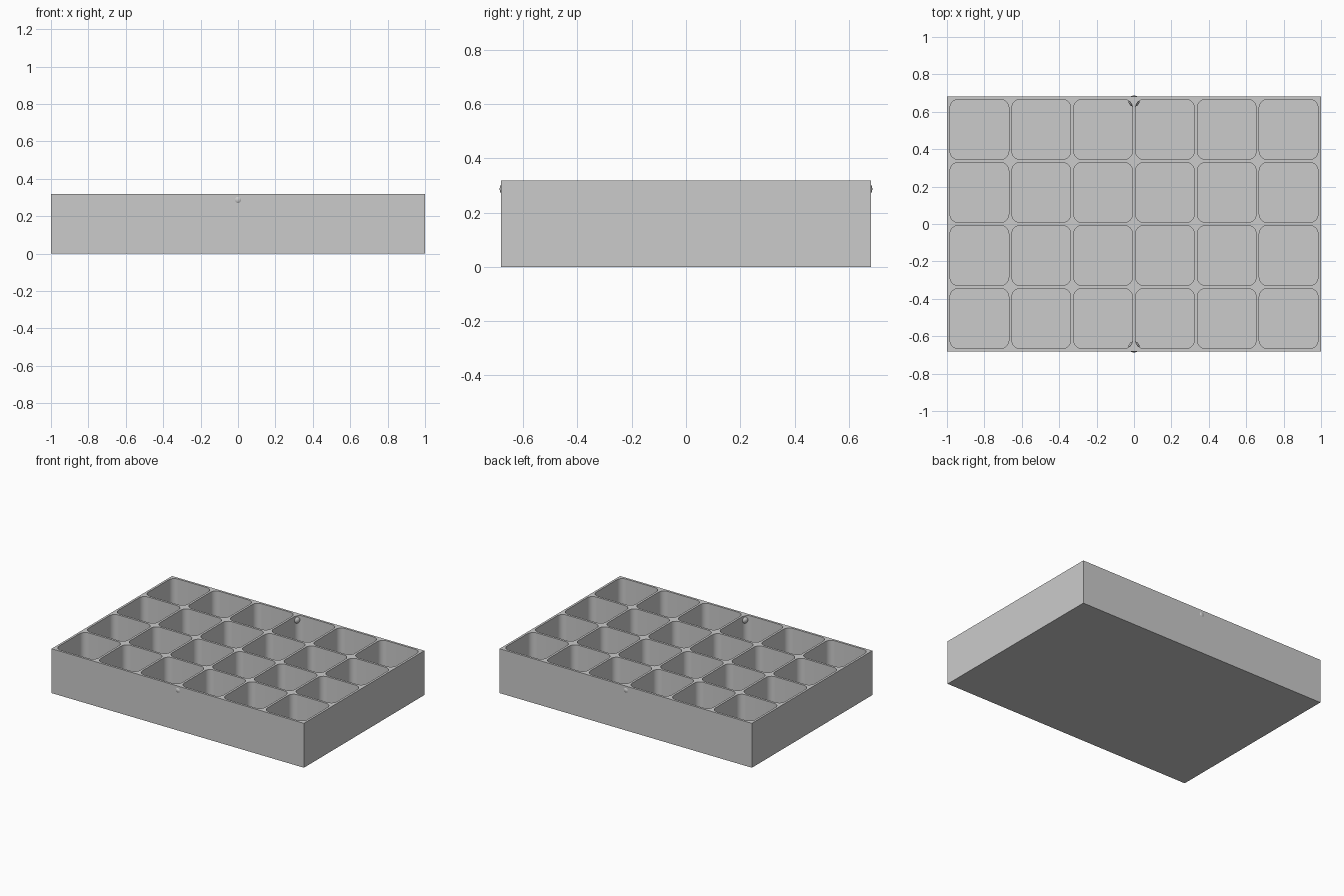
import bpy
import bmesh
from math import cos, sin, pi

if "Cube" in bpy.data.objects:
    bpy.data.objects.remove(bpy.data.objects["Cube"], do_unlink=True)

# Overall sizes
LENGTH, DEPTH, HEIGHT = 2.0, 1.364, 0.318
COLS, ROWS = 6, 4
WALL, FLOOR, RADIUS = 0.016, 0.016, 0.045
CORNER_STEPS = 8
PITCH_X = (LENGTH - WALL) / COLS
PITCH_Y = (DEPTH - WALL) / ROWS

# Single plain grey
grey = bpy.data.materials.new("plain grey")
grey.use_nodes = True
colour = (0.6, 0.6, 0.6, 1)
grey.diffuse_color = colour
grey.node_tree.nodes["Principled BSDF"].inputs["Base Color"].default_value = colour


def make_object(name, bm):
    bmesh.ops.recalc_face_normals(bm, faces=bm.faces)
    mesh = bpy.data.meshes.new(name)
    bm.to_mesh(mesh)
    bm.free()
    mesh.materials.append(grey)
    obj = bpy.data.objects.new(name, mesh)
    bpy.context.collection.objects.link(obj)
    return obj


def select_only(obj):
    bpy.ops.object.select_all(action='DESELECT')
    obj.select_set(True)
    bpy.context.view_layer.objects.active = obj


def add_pocket(bm, cx, cy):
    """Rounded rectangular prism from the tray floor to above the rim."""
    hx = (PITCH_X - WALL) / 2 - RADIUS
    hy = (PITCH_Y - WALL) / 2 - RADIUS
    ring = []
    for corner, (sx, sy) in enumerate(((1, 1), (-1, 1), (-1, -1), (1, -1))):
        for step in range(CORNER_STEPS + 1):
            a = (corner + step / CORNER_STEPS) * pi / 2
            ring.append(bm.verts.new((cx + sx * hx + RADIUS * cos(a),
                                      cy + sy * hy + RADIUS * sin(a), FLOOR)))
    base = bm.faces.new(ring)
    grown = bmesh.ops.extrude_face_region(bm, geom=[base], use_keep_orig=True)
    top = [v for v in grown["geom"] if isinstance(v, bmesh.types.BMVert)]
    bmesh.ops.translate(bm, verts=top, vec=(0, 0, HEIGHT))


# Solid tray block
bm = bmesh.new()
bmesh.ops.create_cube(bm, size=1)
for v in bm.verts:
    v.co = (v.co.x * LENGTH, v.co.y * DEPTH, (v.co.z + 0.5) * HEIGHT)
tray = make_object("tray", bm)

# Grid of compartments cut into the block
bm = bmesh.new()
for i in range(COLS):
    for j in range(ROWS):
        add_pocket(bm, (i - (COLS - 1) / 2) * PITCH_X, (j - (ROWS - 1) / 2) * PITCH_Y)
cutter = make_object("pocket_cutter", bm)
cutter.hide_render = True

cut = tray.modifiers.new("pockets", 'BOOLEAN')
cut.operation = 'DIFFERENCE'
cut.solver = 'EXACT'
cut.object = cutter
select_only(tray)
bpy.ops.object.modifier_apply(modifier=cut.name)
bpy.data.objects.remove(cutter, do_unlink=True)
bpy.ops.object.shade_smooth_by_angle()

# Small round snap bumps in the front and back walls
for name, side in (("front_bump", -1), ("back_bump", 1)):
    bm = bmesh.new()
    bmesh.ops.create_uvsphere(bm, u_segments=24, v_segments=16, radius=0.03)
    bump = make_object(name, bm)
    bump.location = (0, side * 0.657, 0.287)
    select_only(bump)
    bpy.ops.object.shade_smooth_by_angle()
